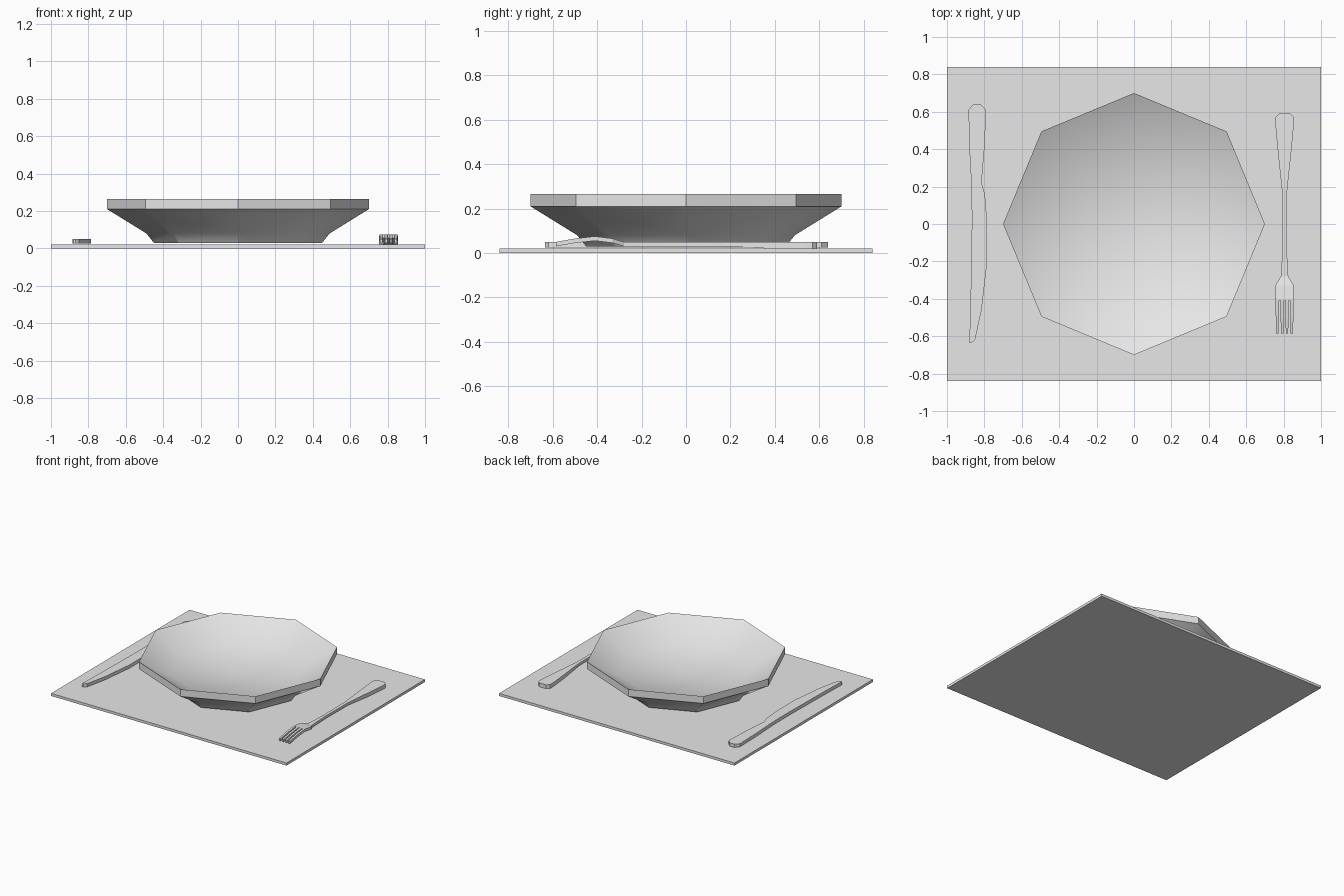
import bpy
import bmesh
from math import cos, sin, pi, radians

cube = bpy.data.objects.get("Cube")
if cube:
    bpy.data.objects.remove(cube, do_unlink=True)

grey = bpy.data.materials.new("plain grey")
grey.use_nodes = True
colour = (0.8, 0.8, 0.8, 1)
grey.diffuse_color = colour
grey.node_tree.nodes["Principled BSDF"].inputs["Base Color"].default_value = colour


def finish(name, bm):
    """Turn a bmesh into a named object with outward normals."""
    bmesh.ops.recalc_face_normals(bm, faces=bm.faces[:])
    mesh = bpy.data.meshes.new(name)
    bm.to_mesh(mesh)
    bm.free()
    mesh.materials.append(grey)
    obj = bpy.data.objects.new(name, mesh)
    bpy.context.collection.objects.link(obj)
    return obj


def bridge(bm, a, b):
    """Join two rings of vertices with quads."""
    for i in range(len(a)):
        j = (i + 1) % len(a)
        bm.faces.new((a[i], a[j], b[j], b[i]))


def add_strip(bm, rows):
    """Loft rectangular sections given as (y, x low, x high, z low, z high)."""
    rings = []
    for y, x0, x1, z0, z1 in rows:
        corners = ((x0, z0), (x1, z0), (x1, z1), (x0, z1))
        rings.append([bm.verts.new((x, y, z)) for x, z in corners])
    for a, b in zip(rings, rings[1:]):
        bridge(bm, a, b)
    bm.faces.new(rings[0])
    bm.faces.new(rings[-1])


# Placemat
bm = bmesh.new()
add_strip(bm, [(y, -1, 1, 0, 0.02) for y in (-0.84, 0.84)])
finish("placemat", bm)

# Eight-sided plate: foot, flared underside, upright rim, shallow bowl
SIDES = 8
profile = [(0.45, 0.03), (0.49, 0.08), (0.7, 0.21), (0.7, 0.265), (0.47, 0.14)]
bm = bmesh.new()
rings = []
for radius, z in profile:
    angles = [2 * pi * k / SIDES for k in range(SIDES)]
    rings.append([bm.verts.new((radius * cos(a), radius * sin(a), z)) for a in angles])
for lower, upper in zip(rings, rings[1:]):
    bridge(bm, lower, upper)
bm.faces.new(rings[0])
centre = bm.verts.new((0, 0, 0.1))
inner = rings[-1]
for k in range(SIDES):
    bm.faces.new((inner[k], inner[(k + 1) % SIDES], centre))
plate = finish("plate", bm)
bpy.ops.object.select_all(action="DESELECT")
plate.select_set(True)
bpy.context.view_layer.objects.active = plate
bpy.ops.object.shade_smooth_by_angle(angle=radians(30))

# Knife: rounded handle, notch, then curved blade
knife_outline = [
    (0.64, -0.86, -0.82), (0.61, -0.885, -0.79), (0.4, -0.88, -0.8),
    (0.22, -0.87, -0.815), (0.16, -0.868, -0.797), (0, -0.867, -0.785),
    (-0.2, -0.87, -0.785), (-0.46, -0.875, -0.815),
    (-0.62, -0.88, -0.85), (-0.635, -0.88, -0.87),
]
bm = bmesh.new()
add_strip(bm, [(y, left, right, 0.025, 0.05) for y, left, right in knife_outline])
finish("knife", bm)

# Fork: handle, slim neck and arched head (y, half width, bottom, top)
FORK_X = 0.805
fork_outline = [
    (0.59, 0.03, 0.02, 0.05), (0.57, 0.05, 0.02, 0.05), (0.54, 0.05, 0.02, 0.05),
    (0.38, 0.035, 0.02, 0.05), (0.17, 0.013, 0.03, 0.05), (-0.1, 0.011, 0.03, 0.05),
    (-0.2, 0.015, 0.03, 0.05), (-0.28, 0.02, 0.03, 0.05),
    (-0.33, 0.05, 0.045, 0.065), (-0.41, 0.048, 0.055, 0.075),
]
bm = bmesh.new()
add_strip(bm, [(y, FORK_X - w, FORK_X + w, z0, z1) for y, w, z0, z1 in fork_outline])

# Four tapering tines curving down to their tips
TINES = 4
for k in range(TINES):
    x = FORK_X + (k - (TINES - 1) / 2) * 0.026
    rows = [(-0.41, 0.009, 0.055), (-0.5, 0.008, 0.045), (-0.585, 0.006, 0.03)]
    add_strip(bm, [(y, x - w, x + w, z, z + 0.02) for y, w, z in rows])
finish("fork", bm)
